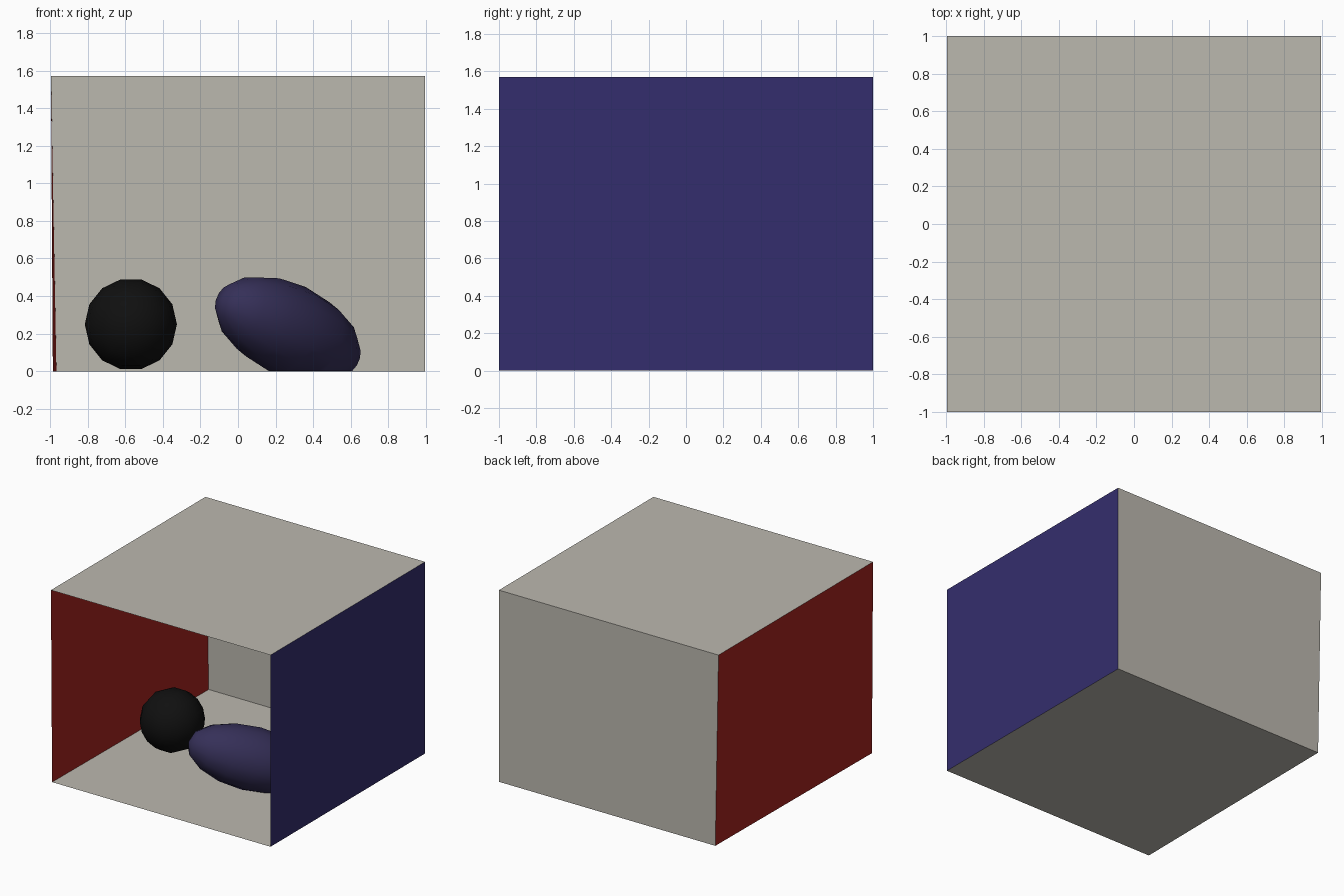
import bpy, bmesh, math
from mathutils import Matrix, Vector

if "Cube" in bpy.data.objects:
    bpy.data.objects.remove(bpy.data.objects["Cube"])


def material(name, rgb):
    m = bpy.data.materials.new(name)
    m.diffuse_color = (*rgb, 1)
    m.use_nodes = True
    m.node_tree.nodes["Principled BSDF"].inputs["Base Color"].default_value = m.diffuse_color
    return m


WHITE = material("warm_white", (0.50, 0.48, 0.43))
RED = material("red", (0.38, 0.017, 0.014))
BLUE = material("blue", (0.034, 0.027, 0.155))
BLACK = material("black", (0.005, 0.005, 0.005))
INDIGO = material("indigo", (0.036, 0.029, 0.098))


def finish(bm, name, mat):
    me = bpy.data.meshes.new(name)
    bm.to_mesh(me)
    bm.free()
    me.materials.append(mat)
    ob = bpy.data.objects.new(name, me)
    bpy.context.collection.objects.link(ob)
    return ob


def panel(name, corners, mat):
    bm = bmesh.new()
    bm.faces.new([bm.verts.new(c) for c in corners])
    finish(bm, name, mat)


def ball(name, matrix, mat, cut_z=None):
    bm = bmesh.new()
    bmesh.ops.create_uvsphere(bm, u_segments=14, v_segments=8, radius=1)
    # turn the sphere so an equator corner lies on local +x
    v = max(bm.verts, key=lambda p: p.co.xy.length)
    turn = Matrix.Rotation(-math.atan2(v.co.y, v.co.x), 4, 'Z')
    bm.transform(matrix @ turn)
    if cut_z is not None:
        cut = bmesh.ops.bisect_plane(bm, geom=bm.verts[:] + bm.edges[:] + bm.faces[:],
                                     plane_co=(0, 0, cut_z), plane_no=(0, 0, -1),
                                     clear_outer=True)
        rim = [e for e in cut["geom_cut"] if isinstance(e, bmesh.types.BMEdge)]
        bmesh.ops.contextual_create(bm, geom=rim)
    bmesh.ops.recalc_face_normals(bm, faces=bm.faces[:])
    ob = finish(bm, name, mat)
    bpy.ops.object.select_all(action='DESELECT')
    ob.select_set(True)
    bpy.context.view_layer.objects.active = ob
    bpy.ops.object.shade_smooth_by_angle(angle=math.radians(40))


# Open-fronted room: the left wall leans slightly
H, R = 1.57, 0.995
fl, fr = (-0.985, -1, 0), (R, -1, 0)
bl, br = (-0.966, 1, 0), (R, 1, 0)
tfl, tfr = (-R, -1, H), (R, -1, H)
tbl, tbr = (-R, 1, H), (R, 1, H)
panel("floor", [fl, fr, br, bl], WHITE)
panel("ceiling", [tfl, tbl, tbr, tfr], WHITE)
panel("back_wall", [bl, br, tbr, tbl], WHITE)
panel("left_wall", [fl, bl, tbl, tfl], RED)
panel("right_wall", [br, fr, tfr, tbr], BLUE)

# Dark round ball
r = 0.245
ball("round_ball", Matrix.Translation((-0.57, -0.035, 0.25))
     @ Matrix.Rotation(math.radians(90), 4, 'X') @ Matrix.Scale(r, 4), BLACK)

# Stretched ball, tilted and resting flat on the floor
axis = Vector((0.693, 0.640, -0.331))
tilt = axis.to_track_quat('Z', 'Y').to_matrix().to_4x4()
ball("stretched_ball", Matrix.Translation((0.265, -0.205, 0.223)) @ tilt
     @ Matrix.Diagonal((r, r, 2 * r + 0.01, 1)), INDIGO, cut_z=0.002)
